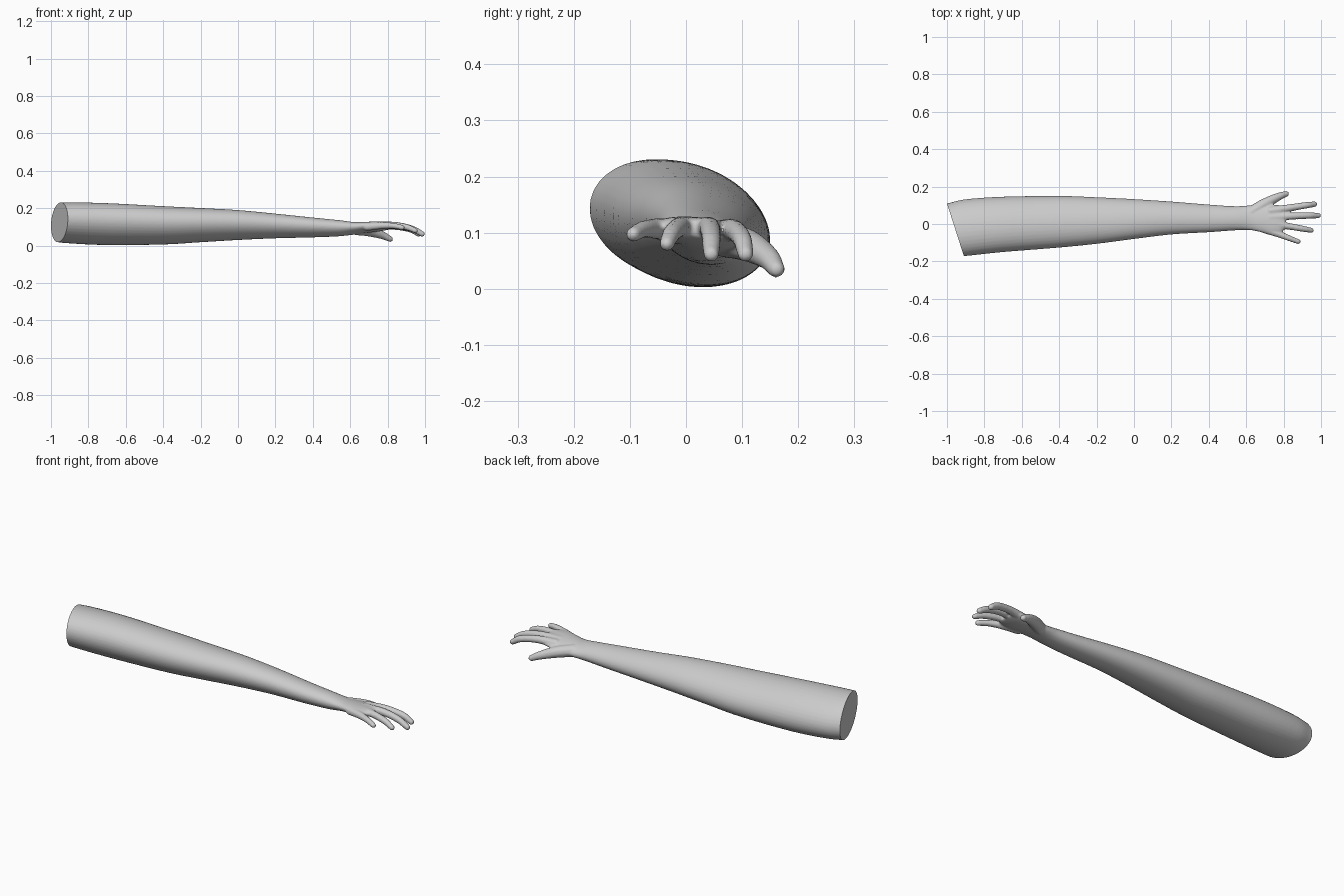
import bpy, bmesh, math
from mathutils import Vector, Matrix

cube = bpy.data.objects.get("Cube")
if cube:
    bpy.data.objects.remove(cube, do_unlink=True)

skin = bpy.data.materials.new("plain_grey")
skin.use_nodes = True
GREY = (0.6, 0.6, 0.6, 1)
skin.diffuse_color = GREY
skin.node_tree.nodes["Principled BSDF"].inputs["Base Color"].default_value = GREY


def smooth_rows(rows, steps):
    """Catmull-Rom interpolation through rows of numbers."""
    pts = [Vector(r) for r in rows]
    pts = [2 * pts[0] - pts[1]] + pts + [2 * pts[-1] - pts[-2]]
    out = []
    for a, b, c, d in zip(pts, pts[1:], pts[2:], pts[3:]):
        for i in range(steps):
            t = i / steps
            out.append(0.5 * (2 * b + (c - a) * t + (2 * a - 5 * b + 4 * c - d) * t ** 2
                              + (3 * b - a - 3 * c + d) * t ** 3))
    return out + [pts[-2]]


bm = bmesh.new()

# Arm, wrist and palm: x, y min, y max, z min, z max, twist
SECTIONS = [
    (-1.10, -.180, .095, .030, .222, .20),
    (-1.00, -.177, .110, .022, .229, .20),
    (-0.90, -.171, .132, .012, .231, .20),
    (-0.70, -.150, .146, .003, .227, .20),
    (-0.40, -.126, .150, .006, .211, .20),
    (-0.20, -.106, .143, .018, .201, .20),
    (0.00, -.080, .133, .030, .190, .20),
    (0.20, -.056, .120, .039, .171, .20),
    (0.40, -.044, .104, .044, .150, .20),
    (0.54, -.034, .095, .050, .136, .20),
    (0.62, -.033, .100, .059, .126, .30),
    (0.68, -.044, .106, .067, .127, .35),
    (0.74, -.056, .104, .074, .129, .35),
    (0.78, -.050, .100, .080, .128, .35),
    (0.81, -.026, .092, .088, .124, .35),
]
SIDES = 40
rings = []
for x, y0, y1, z0, z1, twist in smooth_rows(SECTIONS, 6):
    ring = []
    for i in range(SIDES):
        t = 2 * math.pi * i / SIDES
        ring.append(bm.verts.new((x, (y0 + y1) / 2 + (y1 - y0) / 2 * math.cos(t),
                                  (z0 + z1) / 2 + (z1 - z0) / 2 * math.sin(t - twist))))
    rings.append(ring)
for a, b in zip(rings, rings[1:]):
    for i in range(SIDES):
        j = (i + 1) % SIDES
        bm.faces.new((a[i], a[j], b[j], b[i]))
bm.faces.new(rings[0])
bm.faces.new(rings[-1])
bmesh.ops.recalc_face_normals(bm, faces=bm.faces[:])

# Thumb and fingers: x, y, z, radius along each one
DIGITS = [
    [(.63, .065, .088, .032), (.70, .108, .078, .030), (.77, .145, .056, .022), (.814, .161, .035, .016)],
    [(.73, .070, .101, .024), (.83, .086, .104, .020), (.92, .100, .088, .018), (.966, .106, .062, .015)],
    [(.73, .035, .106, .023), (.84, .042, .108, .020), (.93, .045, .090, .018), (.985, .045, .062, .015)],
    [(.73, .002, .107, .023), (.82, -.011, .110, .019), (.90, -.025, .099, .017), (.948, -.034, .080, .014)],
    [(.69, -.025, .101, .023), (.77, -.053, .107, .019), (.83, -.076, .106, .016), (.878, -.094, .097, .014)],
]
for digit in DIGITS:
    for x, y, z, r in smooth_rows(digit, 12):
        bmesh.ops.create_icosphere(bm, subdivisions=2, radius=r,
                                   matrix=Matrix.Translation((x, y, z)))

mesh = bpy.data.meshes.new("arm_and_hand")
bm.to_mesh(mesh)
bm.free()
arm = bpy.data.objects.new("arm_and_hand", mesh)
bpy.context.collection.objects.link(arm)

# Fuse everything into one skin and soften the joins
fuse = arm.modifiers.new("fuse", 'REMESH')
fuse.mode = 'VOXEL'
fuse.voxel_size = 0.005
soften = arm.modifiers.new("soften", 'SMOOTH')
soften.factor = 0.5
soften.iterations = 6
bpy.context.view_layer.update()
fused = arm.evaluated_get(bpy.context.evaluated_depsgraph_get())
bm = bmesh.new()
bm.from_mesh(fused.to_mesh())
arm.modifiers.clear()

# Slanted flat cut at the upper end
cut = bmesh.ops.bisect_plane(bm, geom=bm.verts[:] + bm.edges[:] + bm.faces[:],
                             plane_co=(-1, .11, 0), plane_no=(-.28, -.09, 0),
                             clear_outer=True)
rim = [e for e in cut["geom_cut"] if isinstance(e, bmesh.types.BMEdge)]
bmesh.ops.holes_fill(bm, edges=rim, sides=0)
bmesh.ops.recalc_face_normals(bm, faces=bm.faces[:])
bm.to_mesh(mesh)
bm.free()
mesh.materials.clear()
mesh.materials.append(skin)
for p in mesh.polygons:
    p.material_index = 0

bpy.ops.object.select_all(action='DESELECT')
arm.select_set(True)
bpy.context.view_layer.objects.active = arm
bpy.ops.object.shade_smooth_by_angle(angle=math.radians(50))
